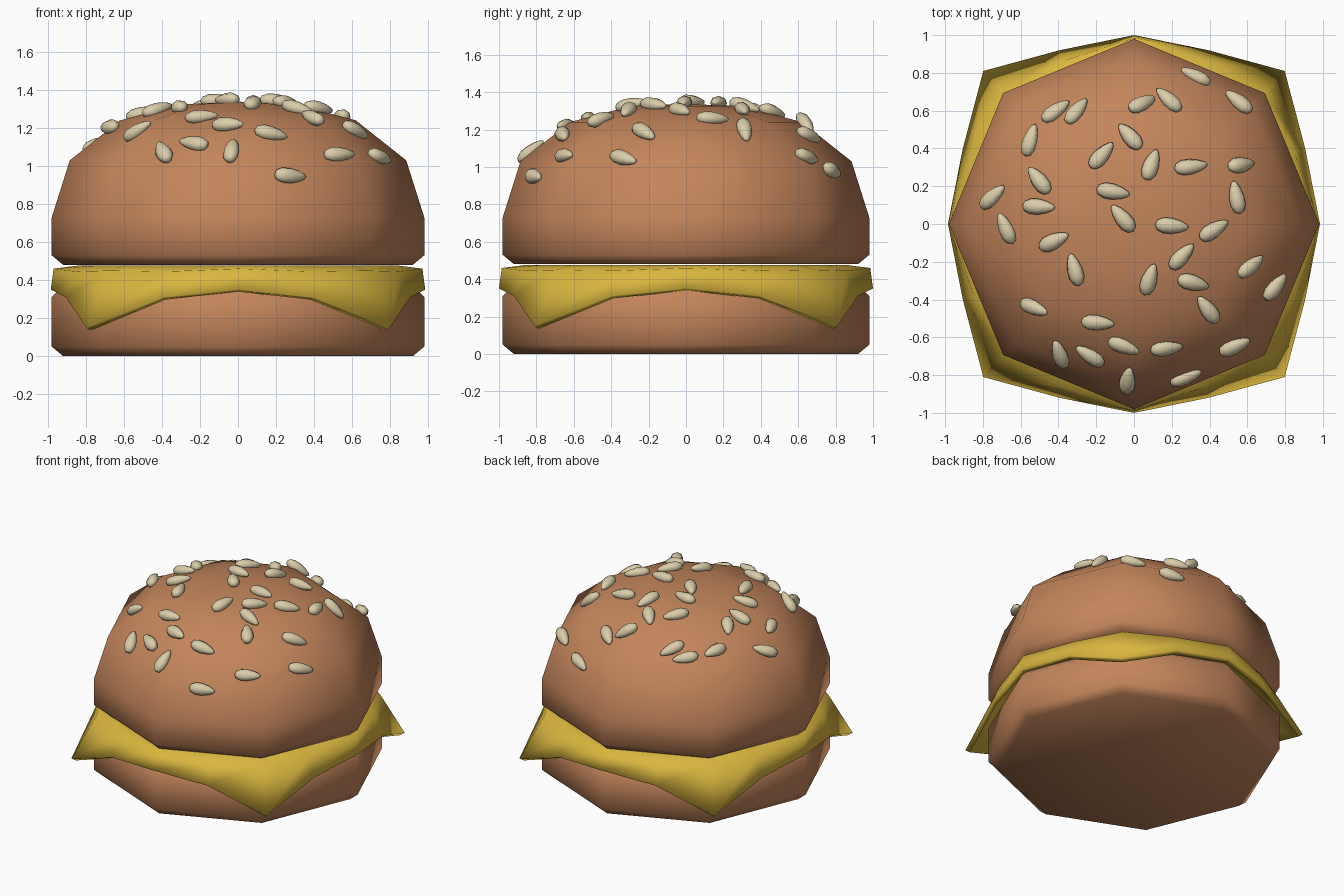
import bpy, bmesh, math
from mathutils import Vector, Matrix
from mathutils.bvhtree import BVHTree

if "Cube" in bpy.data.objects:
    bpy.data.objects.remove(bpy.data.objects["Cube"])


def material(name, rgb):
    m = bpy.data.materials.new(name)
    m.diffuse_color = (*rgb, 1)
    m.use_nodes = True
    m.node_tree.nodes["Principled BSDF"].inputs["Base Color"].default_value = m.diffuse_color
    return m


BUN = material("toasted bun", (0.55, 0.235, 0.105))
CHEESE = material("yellow cheese", (0.70, 0.47, 0.05))
SEED = material("pale seed", (0.70, 0.61, 0.40))


def finish(bm, name, mat):
    me = bpy.data.meshes.new(name)
    bm.to_mesh(me)
    me.materials.append(mat)
    for p in me.polygons:
        p.use_smooth = True
    ob = bpy.data.objects.new(name, me)
    bpy.context.collection.objects.link(ob)
    return ob


def bridge(bm, low, high):
    n = len(low)
    for i in range(n):
        j = (i + 1) % n
        bm.faces.new((low[i], low[j], high[j], high[i]))


def bun(name, profile, sides=8):
    """Eight-sided turned shape from (radius, height) points, bottom to top."""
    bm = bmesh.new()
    rings = [[bm.verts.new((r * math.cos(math.tau * i / sides),
                            r * math.sin(math.tau * i / sides), z))
              for i in range(sides)] for r, z in profile]
    for a, b in zip(rings, rings[1:]):
        bridge(bm, a, b)
    bm.faces.new(rings[0][::-1])
    bm.faces.new(rings[-1])
    bm.normal_update()
    return bm, finish(bm, name, BUN)


# Buns
bun("bottom_bun", [(0.92, 0), (0.98, 0.05), (0.98, 0.31), (0.93, 0.36)])
top_bm, top_bun = bun("top_bun", [(0.92, 0.48), (0.98, 0.53), (0.98, 0.73),
                                  (0.885, 1.03), (0.62, 1.24), (0.3, 1.325),
                                  (0.05, 1.335)])

# Cheese slice: flat middle, folded lip and hem that droops at the corners
def square_ring(bm, side):
    """Repeat one side's points (across, out, height) around four sides."""
    out = []
    for k in range(4):
        rot = Matrix.Rotation(k * math.pi / 2, 3, 'Z')
        for x, d, z in side:
            v = rot @ Vector((x, -d, z))
            v.x *= 0.985
            out.append(bm.verts.new(v))
    return out


bm = bmesh.new()
hem = square_ring(bm, [(-0.81, 0.81, 0.15), (-0.4, 0.92, 0.31),
                       (0, 1.0, 0.35), (0.4, 0.92, 0.31)])
lip = square_ring(bm, [(-0.69, 0.69, 0.45), (-0.39, 0.86, 0.445),
                       (0, 0.985, 0.46), (0.39, 0.86, 0.445)])
flat = square_ring(bm, [(-0.6, 0.6, 0.477), (-0.33, 0.74, 0.477),
                        (0, 0.85, 0.477), (0.33, 0.74, 0.477)])
bridge(bm, hem, lip)
bridge(bm, lip, flat)
bm.faces.new(flat)
bm.normal_update()
cheese = finish(bm, "cheese_slice", CHEESE)
solid = cheese.modifiers.new("thickness", 'SOLIDIFY')
solid.thickness = 0.035
solid.offset = -1

# Sesame seeds: x, y and turn in degrees, dropped onto the top bun
SEEDS = [
    (.32, .77, 115), (.55, .64, 130), (.04, .63, 40), (.18, .65, 125),
    (-.41, .59, 45), (-.30, .59, 65), (-.54, .44, 78), (-.02, .46, 130),
    (-.17, .36, 50), (.09, .31, 70), (.30, .30, 10), (.56, .31, 15),
    (-.50, .23, 130), (-.11, .17, -10), (.54, .14, 100), (-.74, .14, 30),
    (-.50, .09, -5), (-.67, -.02, 115), (-.06, .03, 130), (.20, -.01, -5),
    (.42, -.03, 30), (-.42, -.09, 25), (-.31, -.24, 105), (.25, -.17, 45),
    (.08, -.29, 75), (.31, -.31, -15), (.61, -.22, 25), (.74, -.33, 40),
    (.39, -.45, 125), (-.52, -.44, -8), (-.19, -.52, -3), (-.39, -.68, 95),
    (-.23, -.69, 140), (-.05, -.64, -20), (.17, -.65, -2), (.53, -.64, 25),
    (.27, -.80, 8), (-.03, -.82, 75)]
tree = BVHTree.FromBMesh(top_bm)
bm = bmesh.new()
for x, y, turn in SEEDS:
    hit, normal, _, _ = tree.ray_cast(Vector((x, y, 3)), Vector((0, 0, -1)))
    a = math.radians(turn)
    along = Vector((math.cos(a), math.sin(a), 0))
    along = (along - normal * along.dot(normal)).normalized()
    across = normal.cross(along)
    new = bmesh.ops.create_uvsphere(bm, u_segments=8, v_segments=6, radius=1)
    for v in new["verts"]:
        taper = 1 - 0.3 * v.co.z
        v.co = (hit + normal * (0.015 + 0.036 * v.co.x * taper)
                + along * 0.09 * v.co.z + across * 0.042 * v.co.y * taper)
bmesh.ops.recalc_face_normals(bm, faces=bm.faces)
finish(bm, "sesame_seeds", SEED)
